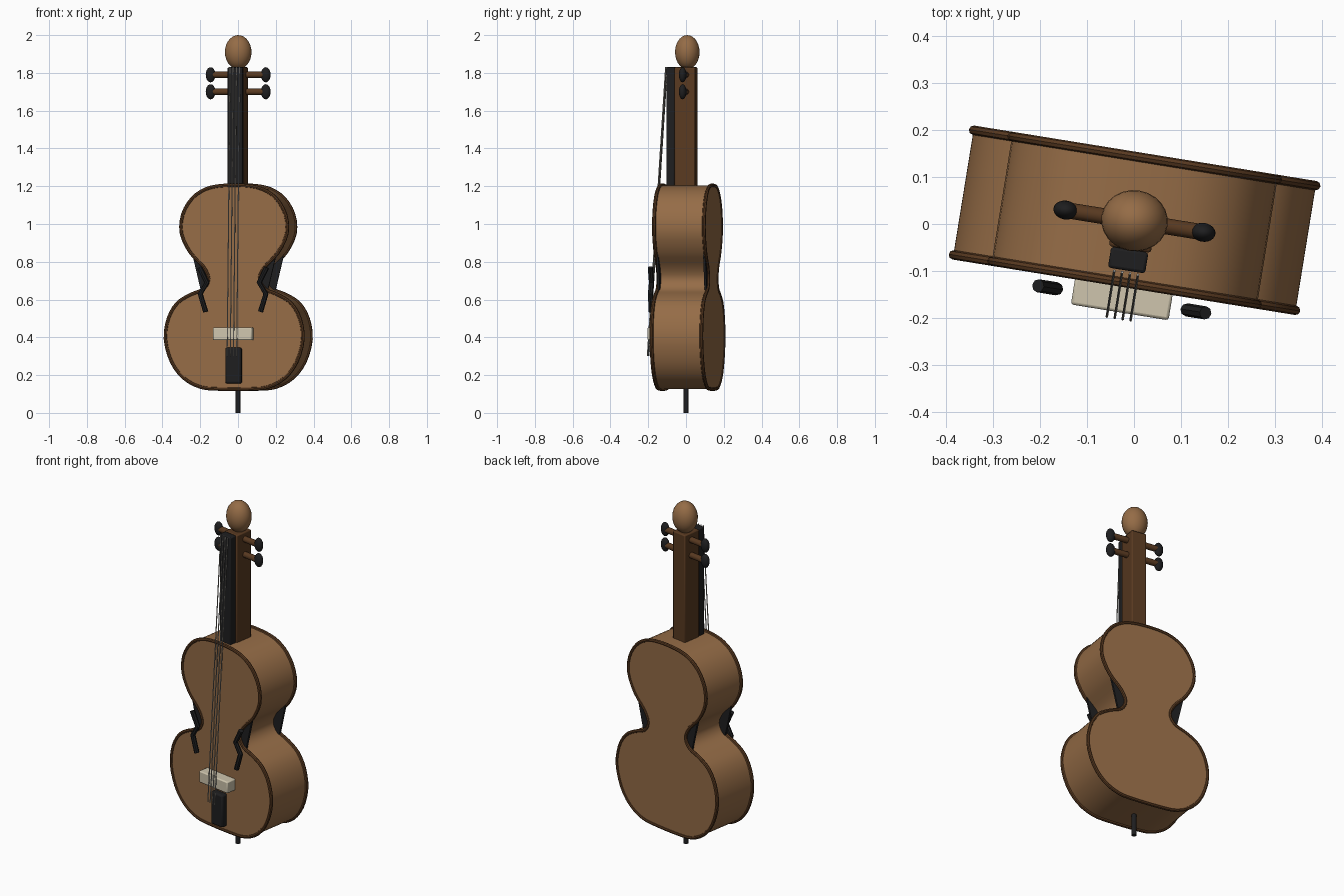
import bpy, bmesh, math
from mathutils import Matrix, Vector

if "Cube" in bpy.data.objects:
    bpy.data.objects.remove(bpy.data.objects["Cube"])

TURN = Matrix.Rotation(math.radians(-9.2), 4, 'Z')


def mat(name, rgb):
    m = bpy.data.materials.new(name)
    m.diffuse_color = (*rgb, 1)
    m.use_nodes = True
    m.node_tree.nodes["Principled BSDF"].inputs["Base Color"].default_value = m.diffuse_color
    return m


WOOD = mat("warm wood", (0.30, 0.150, 0.062))
DARK = mat("dark wood", (0.10, 0.042, 0.015))
BLACK = mat("ebony", (0.013, 0.013, 0.014))
IVORY = mat("ivory", (0.62, 0.56, 0.42))
STEEL = mat("string steel", (0.42, 0.40, 0.36))


def finish(name, bm, m, bevel=0.0):
    bmesh.ops.recalc_face_normals(bm, faces=bm.faces)
    me = bpy.data.meshes.new(name)
    bm.to_mesh(me)
    bm.free()
    me.transform(TURN)
    ob = bpy.data.objects.new(name, me)
    bpy.context.collection.objects.link(ob)
    me.materials.append(m)
    if bevel:
        b = ob.modifiers.new("bevel", 'BEVEL')
        b.width, b.segments = bevel, 2
    bpy.ops.object.select_all(action='DESELECT')
    ob.select_set(True)
    bpy.context.view_layer.objects.active = ob
    bpy.ops.object.shade_smooth_by_angle(angle=math.radians(35))
    return ob


def box(name, lo, hi, m, bevel=0.006):
    bm = bmesh.new()
    lo, hi = Vector(lo), Vector(hi)
    bmesh.ops.create_cube(bm, size=1, matrix=Matrix.Translation((lo + hi) / 2) @ Matrix.Diagonal((*(hi - lo), 1)))
    return finish(name, bm, m, bevel)


def ball(name, c, r, m):
    bm = bmesh.new()
    bmesh.ops.create_uvsphere(bm, u_segments=24, v_segments=14, radius=1,
                              matrix=Matrix.Translation(c) @ Matrix.Diagonal((*r, 1)))
    return finish(name, bm, m)


def rod(name, a, b, r, m, sides=12):
    a, b = Vector(a), Vector(b)
    bm = bmesh.new()
    q = (b - a).to_track_quat('Z', 'Y').to_matrix().to_4x4()
    bmesh.ops.create_cone(bm, cap_ends=True, segments=sides, radius1=r, radius2=r, depth=(b - a).length,
                          matrix=Matrix.Translation((a + b) / 2) @ q)
    return finish(name, bm, m)


def prism(name, pts, y0, y1, m):
    bm = bmesh.new()
    f = bm.faces.new([bm.verts.new((x, y0, z)) for x, z in pts])
    ext = bmesh.ops.extrude_face_region(bm, geom=[f])
    bmesh.ops.translate(bm, vec=(0, y1 - y0, 0), verts=[v for v in ext['geom'] if isinstance(v, bmesh.types.BMVert)])
    return finish(name, bm, m)


def tube(name, pts, y, r, m, closed, sides=8):
    # sweep a ring along a path lying in the x-z plane
    bm = bmesh.new()
    n, rings = len(pts), []
    for i, p in enumerate(pts):
        a = Vector(pts[i - 1] if closed or i else p)
        b = Vector(pts[(i + 1) % n] if closed or i < n - 1 else p)
        t = (b - a).normalized()
        nx, nz = t.y, -t.x
        rings.append([bm.verts.new((p[0] + nx * r * math.cos(k), y + r * math.sin(k), p[1] + nz * r * math.cos(k)))
                      for k in [math.tau * j / sides for j in range(sides)]])
    for i in range(n if closed else n - 1):
        A, B = rings[i], rings[(i + 1) % n]
        for j in range(sides):
            bm.faces.new((A[j], A[(j + 1) % sides], B[(j + 1) % sides], B[j]))
    if not closed:
        bm.faces.new(rings[0])
        bm.faces.new(rings[-1])
    return finish(name, bm, m)


# body outline: right half, bottom to top, mirrored and smoothed
half = [(0.08, 0.127), (0.18, 0.137), (0.27, 0.185), (0.335, 0.27), (0.368, 0.39), (0.352, 0.50),
        (0.305, 0.58), (0.235, 0.625), (0.165, 0.655), (0.136, 0.71), (0.165, 0.775), (0.235, 0.85),
        (0.282, 0.95), (0.275, 1.05), (0.225, 1.135), (0.15, 1.185), (0.06, 1.203)]
ctrl = [Vector(p) for p in half + [(-x, z) for x, z in reversed(half)]]
outline = []
for i in range(len(ctrl)):
    p0, p1, p2, p3 = (ctrl[(i + k) % len(ctrl)] for k in (-1, 0, 1, 2))
    for t in (0, 0.333, 0.667):
        outline.append(tuple(0.5 * (2 * p1 + (p2 - p0) * t + (2 * p0 - 5 * p1 + 4 * p2 - p3) * t * t
                                    + (3 * p1 - p0 - 3 * p2 + p3) * t ** 3)))

prism("body", outline, -0.13, 0.146, WOOD)
tube("front_rim", outline, -0.126, 0.010, DARK, True)
tube("back_rim", outline, 0.142, 0.010, DARK, True)

# waist plates and sound holes on both sides
for side, s in (("left", -1), ("right", 1)):
    for end, y in (("front", -0.124), ("back", 0.128)):
        prism(f"{side}_{end}_waist_plate", [(s * x, z) for x, z in
              ((0.10, 0.84), (0.225, 0.84), (0.18, 0.65), (0.10, 0.65))], y, y + 0.012, BLACK)
    tube(f"{side}_sound_hole", [(s * x, z) for x, z in
         ((0.180, 0.77), (0.140, 0.69), (0.176, 0.63), (0.147, 0.535))], -0.162, 0.014, BLACK, False)

# neck, fingerboard, scroll
box("neck", (-0.045, -0.055, 1.15), (0.045, 0.055, 1.83), DARK)
box("fingerboard", (-0.04, -0.10, 1.15), (0.04, -0.055, 1.83), BLACK)
ball("scroll", (0, 0.007, 1.91), (0.071, 0.065, 0.09), WOOD)

# tuning pegs
for i, z in enumerate((1.70, 1.79)):
    rod(f"peg_shaft_{i}", (-0.145, 0.006, z), (0.145, 0.006, z), 0.017, DARK)
    for s in (-1, 1):
        ball(f"peg_knob_{i}_{s}", (s * 0.148, 0.006, z), (0.026, 0.020, 0.04), BLACK)

# bridge, tailpiece, end pin
box("bridge", (-0.105, -0.19, 0.385), (0.105, -0.12, 0.452), IVORY)
box("tailpiece", (-0.043, -0.165, 0.155), (0.043, -0.12, 0.345), BLACK, 0.01)
rod("end_pin", (0, 0, 0), (0, 0, 0.15), 0.013, BLACK)

# strings
for i in range(4):
    x = (i - 1.5) * 0.017
    rod(f"string_{i}", (x, -0.105, 1.83), (x, -0.203, 0.30), 0.003, STEEL, 6)
